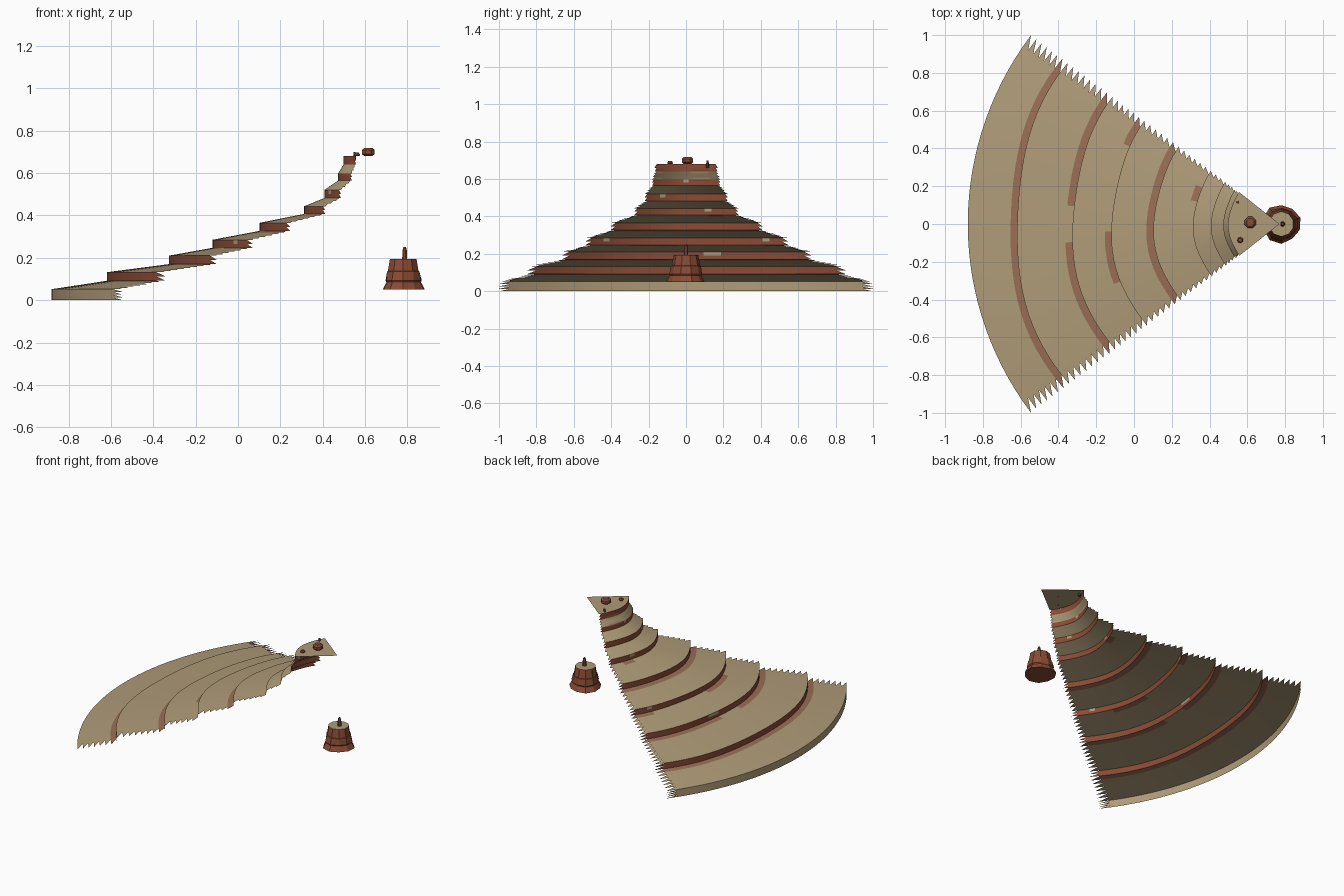
import bpy, bmesh, math
from mathutils import Vector

if "Cube" in bpy.data.objects:
    bpy.data.objects.remove(bpy.data.objects["Cube"])


def material(name, rgb):
    m = bpy.data.materials.new(name)
    m.use_nodes = True
    m.diffuse_color = (*rgb, 1)
    m.node_tree.nodes["Principled BSDF"].inputs["Base Color"].default_value = (*rgb, 1)
    return m


SAND = material("sand", (0.43, 0.33, 0.19))
CLAY = material("red_clay", (0.25, 0.07, 0.035))
DUST = material("clay_dust", (0.32, 0.155, 0.09))

APEX = 0.78                      # x of the hill's axis
HALF = math.radians(34.4)        # half angle of the solid slope
TIP = math.radians(37.05)        # half angle at the tips of the frayed edge
COLS = 28


def finish(name, bm, mats, smooth=True):
    mesh = bpy.data.meshes.new(name)
    bm.to_mesh(mesh)
    bm.free()
    for m in mats:
        mesh.materials.append(m)
    ob = bpy.data.objects.new(name, mesh)
    bpy.context.collection.objects.link(ob)
    if smooth:
        bpy.ops.object.select_all(action='DESELECT')
        ob.select_set(True)
        bpy.context.view_layer.objects.active = ob
        bpy.ops.object.shade_smooth_by_angle(angle=math.radians(30))
    return ob


def polar(r, z, a):
    fade = min(1, max(0, (1.66 - r) * 5))
    r *= 1 + 0.009 * fade * math.sin(7 * a + 1.5 + 2 * r)
    return Vector((APEX - r * math.cos(a), r * math.sin(a), z))


# Cliffs as radius, foot height, top height
cliffs = [(1.41, .092, .132), (1.11, .17, .21), (.9, .247, .285), (.675, .327, .365),
          (.465, .407, .443), (.37, .482, .52), (.305, .565, .597), (.28, .64, .68)]

# Angle ranges where dust gathers below a cliff, and sandy gaps in the cliffs
dust = {0: [(-1, 1)], 1: [(-1, -.07), (.08, 1)], 2: [(-.33, -.04), (.48, 1)],
        3: [(-1, 1)], 4: [(.26, .42)]}
gaps = [(6, 0), (5, -.33), (4, .26), (2, .5), (2, -.5), (1, .13)]


def band(start, end, kind, index, rows):
    """Rows of one strip: (start point, end point, kind, cliff index)."""
    pts = [tuple(a + (b - a) * k / rows for a, b in zip(start, end)) for k in range(rows + 1)]
    return [(pts[k], pts[k + 1], kind if k == rows - 1 else kind.split("_")[0], index)
            for k in range(rows)]


def row_material(kind, index, a):
    if kind == "cliff_top":
        return 0 if any(i == index and abs(g - a) < .035 for i, g in gaps) else 1
    if kind == "cliff":
        return 1
    if kind == "tread_foot" and any(lo < a < hi for lo, hi in dust.get(index, [])):
        return 2
    return 0


# Terraced slope: base wall, then tread and cliff in turn
strips = band((1.66, 0), (1.66, .052), "wall", -1, 4)
last = (1.66, .052)
for i, (r, z0, z1) in enumerate(cliffs):
    rows = max(3, round((last[0] - r) / .036))
    strips += band(last, (r, z0), "tread_foot", i, rows)
    strips += band((r, z0), (r, z1), "cliff_top", i, 2)
    last = (r, z1)

bm = bmesh.new()
angles = [HALF * (2 * j / COLS - 1) for j in range(COLS + 1)]
for (r0, z0), (r1, z1), kind, index in strips:
    low = [bm.verts.new(polar(r0, z0, a)) for a in angles]
    high = [bm.verts.new(polar(r1, z1, a)) for a in angles]
    for j in range(COLS):
        f = bm.faces.new((low[j], high[j], high[j + 1], low[j + 1]))
        f.material_index = row_material(kind, index, (angles[j] + angles[j + 1]) / 2)
    # Frayed tooth at each end of the row
    for side, j in ((-1, 0), (1, COLS)):
        tip = bm.verts.new(polar(r0, z0, side * TIP))
        ring = (low[j], high[j], tip) if side > 0 else (tip, high[j], low[j])
        bm.faces.new(ring).material_index = row_material(kind, index, angles[j])
bmesh.ops.remove_doubles(bm, verts=bm.verts[:], dist=1e-5)
finish("terraced_slope", bm, [SAND, CLAY, DUST])

# Flat summit wedge
bm = bmesh.new()
r, _, z = cliffs[-1]
rim = [bm.verts.new(polar(r, z, TIP * (2 * j / COLS - 1))) for j in range(COLS + 1)]
bm.faces.new(rim[::-1] + [bm.verts.new((APEX - .01, 0, z))])
finish("summit_plate", bm, [SAND], False)


def lathe(name, x, y, profile, sides, lobes=0.0, cap=0):
    """Stacked faceted rings with a closed top and bottom."""
    bm = bmesh.new()
    rings = []
    for r, z in profile:
        ring = []
        for k in range(sides):
            a = 2 * math.pi * (k + .5) / sides
            s = r * (1 + lobes * math.sin(3 * a + 1) * (z < .1))
            ring.append(bm.verts.new((x + s * math.cos(a), y + s * math.sin(a), z)))
        rings.append(ring)
    for a, b in zip(rings, rings[1:]):
        for k in range(sides):
            n = (k + 1) % sides
            bm.faces.new((a[k], a[n], b[n], b[k]))
    bm.faces.new(rings[0][::-1])
    bm.faces.new(rings[-1]).material_index = cap
    return finish(name, bm, [CLAY, SAND], False)


# Clay tower with flared foot, sandy roof and post
lathe("tower", APEX, 0, [(.102, .05), (.084, .085), (.088, .092), (.080, .135),
                         (.076, .137), (.066, .195)], 10, .05, 1)
lathe("tower_post", APEX + .007, 0, [(.013, .195), (.011, .235), (.007, .25)], 8)

# Boulders and stub on the summit
lathe("large_boulder", .615, .008, [(.02, .68), (.033, .69), (.033, .708), (.022, .718)], 8)
lathe("small_boulder", .562, -.085, [(.012, .68), (.016, .686), (.010, .696)], 7)
lathe("summit_stub", .55, .115, [(.008, .66), (.006, .70)], 6)
